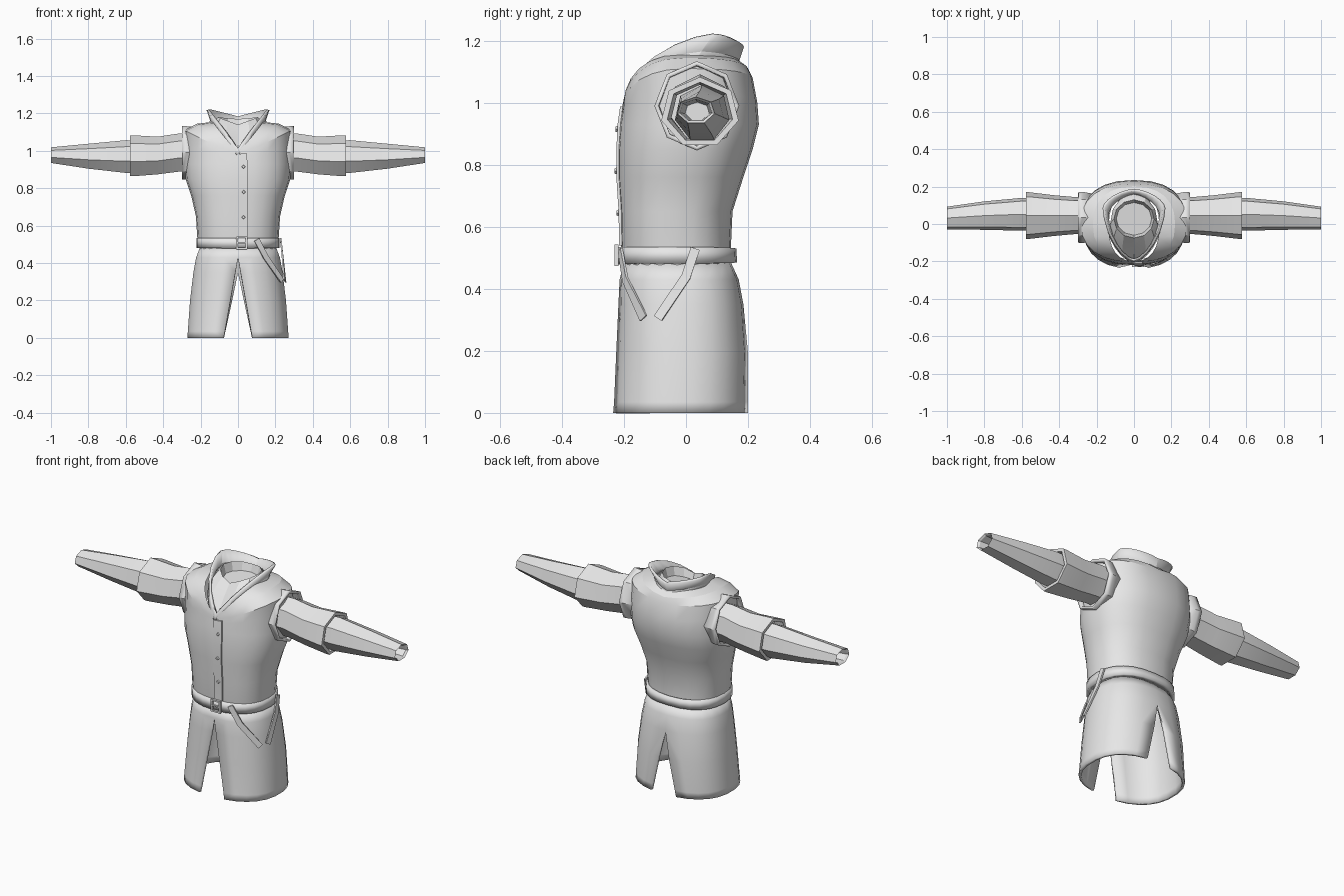
import bpy
import bmesh
from math import sin, cos, pi, asin, radians
from mathutils import Vector

if "Cube" in bpy.data.objects:
    bpy.data.objects.remove(bpy.data.objects["Cube"], do_unlink=True)

cloth = bpy.data.materials.new("plain grey cloth")
cloth.use_nodes = True
grey = (0.8, 0.8, 0.8, 1)
cloth.diffuse_color = grey
cloth.node_tree.nodes["Principled BSDF"].inputs["Base Color"].default_value = grey
parts = []


def finish(name, bm, thickness=0.0, mirror=False, fix_normals=False):
    """Turn a bmesh into an object, with optional mirror and wall thickness."""
    if fix_normals:
        bmesh.ops.recalc_face_normals(bm, faces=bm.faces)
    mesh = bpy.data.meshes.new(name)
    bm.to_mesh(mesh)
    bm.free()
    mesh.materials.append(cloth)
    obj = bpy.data.objects.new(name, mesh)
    bpy.context.scene.collection.objects.link(obj)
    if mirror:
        obj.modifiers.new("mirror", 'MIRROR').merge_threshold = 0.001
    if thickness:
        wall = obj.modifiers.new("wall", 'SOLIDIFY')
        wall.thickness = thickness
        wall.offset = -1
    parts.append(obj)
    return obj


def loft(name, rows, closed=True, cap_end=False, **options):
    """Skin a list of point rows with quads."""
    bm = bmesh.new()
    grid = [[bm.verts.new(p) for p in row] for row in rows]
    count = len(grid[0])
    for low, high in zip(grid, grid[1:]):
        for j in range(count if closed else count - 1):
            k = (j + 1) % count
            bm.faces.new((low[j], low[k], high[k], high[j]))
    if cap_end:
        bm.faces.new(grid[-1])
    return finish(name, bm, **options)


def body_point(a, w, front, back, zf, zs=None, zb=None, yc=None, p=0.85):
    """Point on a rounded body section; a = 0 is the front, pi/2 the left."""
    zs = zf if zs is None else zs
    zb = zs if zb is None else zb
    yc = (front + back) / 2 if yc is None else yc
    s, c = sin(a), cos(a)
    reach, side = abs(c) ** p, abs(s) ** max(p, 1)
    y = yc + ((front if c > 0 else back) - yc) * reach
    z = zs + ((zf if c > 0 else zb) - zs) * (1 - side)
    return Vector((w * abs(s) ** p * (1 if s >= 0 else -1), y, z))


def body(name, sections, sides=24, p=0.85, **options):
    rows = [[body_point(2 * pi * i / sides, *r, p=p) for i in range(sides)]
            for r in sections]
    return loft(name, rows, **options)


def tube(name, rings, sides=7, **options):
    """Faceted tube along x from (x, y, z, ry, rz) rings, on both sides."""
    rows = [[(x, y + ry * cos(2 * pi * i / sides + pi / 2),
              z + rz * sin(2 * pi * i / sides + pi / 2)) for i in range(sides)]
            for x, y, z, ry, rz in rings]
    return loft(name, rows, mirror=True, **options)


def ribbon(name, path, outward, width, thickness):
    """Flat strip following a path, facing the given outward directions."""
    pts = [Vector(p) for p in path]
    rows = []
    for i, p in enumerate(pts):
        along = (pts[min(i + 1, len(pts) - 1)] - pts[max(i - 1, 0)]).normalized()
        n = Vector(outward[min(i, len(outward) - 1)]).normalized()
        across = along.cross(n).normalized() * width / 2
        up = n * thickness / 2
        rows.append([p - across - up, p + across - up, p + across + up, p - across + up])
    bm = bmesh.new()
    grid = [[bm.verts.new(q) for q in row] for row in rows]
    for low, high in zip(grid, grid[1:]):
        for j in range(4):
            k = (j + 1) % 4
            bm.faces.new((low[j], low[k], high[k], high[j]))
    bm.faces.new(grid[0])
    bm.faces.new(grid[-1])
    return finish(name, bm, fix_normals=True)


# Vest body, waist to neckline
body("vest", [
    (0.205, -0.20, 0.145, 0.47),
    (0.218, -0.21, 0.145, 0.54),
    (0.225, -0.212, 0.15, 0.65),
    (0.25, -0.22, 0.185, 0.76),
    (0.28, -0.22, 0.215, 0.85),
    (0.285, -0.215, 0.235, 0.93),
    (0.285, -0.207, 0.23, 0.97, 1.03, 1.0),
    (0.285, -0.204, 0.215, 0.985, 1.11, 1.08),
    (0.22, -0.202, 0.20, 0.995, 1.145, 1.11),
    (0.135, -0.20, 0.175, 1.0, 1.155, 1.13)])

# Armhole edges
tube("armhole_trim", [
    (0.21, 0.035, 0.99, 0.125, 0.135),
    (0.275, 0.035, 0.99, 0.137, 0.142),
    (0.298, 0.035, 0.99, 0.137, 0.144)], sides=8, thickness=0.014)

# Stand-up collar with a V front
body("collar", [
    (0.155, -0.208, 0.19, 0.97, 1.135, 1.11, 0.03),
    (0.15, -0.204, 0.172, 0.995, 1.165, 1.135, 0.05),
    (0.168, -0.20, 0.187, 1.015, 1.217, 1.18, 0.085)],
    p=1.2, thickness=0.014)

# Undershirt neck showing inside the collar
body("undershirt_neck", [
    (0.13, -0.19, 0.17, 0.99, 1.14, 1.12),
    (0.12, -0.125, 0.15, 1.08, 1.165, 1.15),
    (0.108, -0.075, 0.13, 1.14, 1.18, 1.17),
    (0.095, -0.06, 0.115, 1.10, 1.13, 1.13)],
    sides=12, p=1.0, cap_end=True)

# Upper sleeves with flared, folded cuffs
tube("upper_sleeves", [
    (0.22, 0.045, 0.985, 0.10, 0.105),
    (0.32, 0.045, 0.985, 0.102, 0.107),
    (0.43, 0.045, 0.97, 0.112, 0.106),
    (0.56, 0.045, 0.968, 0.128, 0.115),
    (0.578, 0.045, 0.968, 0.128, 0.115),
    (0.578, 0.045, 0.968, 0.108, 0.098),
    (0.53, 0.045, 0.968, 0.095, 0.09)])

# Lower sleeves with a recessed wrist opening
tube("lower_sleeves", [
    (0.52, 0.052, 0.965, 0.088, 0.09),
    (0.60, 0.052, 0.965, 0.09, 0.092),
    (0.80, 0.045, 0.968, 0.078, 0.07),
    (1.0, 0.032, 0.975, 0.062, 0.044),
    (0.99, 0.032, 0.975, 0.053, 0.036),
    (0.88, 0.036, 0.972, 0.04, 0.03)], cap_end=True)


# Skirt, split at front and back
def skirt_row(section, columns=11):
    w, z = section[0], section[3]
    split = [max(0, 0.078 * (1 - z / top)) for top in (0.43, 0.35)]
    first, last = [asin((s / w) ** (1 / 0.85)) for s in split]
    return [body_point(first + (pi - last - first) * i / columns, *section)
            for i in range(columns + 1)]


loft("skirt", [skirt_row(r) for r in (
    (0.272, -0.24, 0.205, 0.0),
    (0.27, -0.236, 0.204, 0.035),
    (0.258, -0.226, 0.20, 0.2),
    (0.24, -0.218, 0.185, 0.35),
    (0.226, -0.214, 0.17, 0.43),
    (0.205, -0.20, 0.145, 0.485))],
    closed=False, mirror=True, thickness=0.014)

# Belt
body("belt", [
    (0.222, -0.219, 0.165, 0.478, 0.482, 0.485),
    (0.222, -0.219, 0.162, 0.535, 0.535, 0.53)], thickness=0.02)

# Buckle frame and prong
for side in (-1, 1):
    ribbon("buckle_upright", [(0.02 + side * 0.025, -0.224, 0.475),
                              (0.02 + side * 0.025, -0.224, 0.54)],
           [(0, -1, 0)], 0.009, 0.012)
    ribbon("buckle_bar", [(-0.009, -0.224, 0.508 + side * 0.03),
                          (0.049, -0.224, 0.508 + side * 0.03)],
           [(0, -1, 0)], 0.009, 0.012)
ribbon("buckle_prong", [(-0.005, -0.227, 0.508), (0.045, -0.227, 0.508)],
       [(0, -1, 0)], 0.007, 0.008)

# Hanging belt straps on the left hip
ribbon("front_strap", [(0.10, -0.212, 0.525), (0.15, -0.196, 0.43), (0.235, -0.137, 0.305)],
       [(0.3, -1, 0), (0.5, -1, 0), (1, -0.7, 0)], 0.03, 0.008)
ribbon("side_strap", [(0.228, 0.03, 0.53), (0.238, 0.0, 0.44), (0.25, -0.09, 0.305)],
       [(1, 0, 0), (1, -0.1, 0), (1, -0.4, 0)], 0.03, 0.008)

# Front closure strip
ribbon("front_placket", [(0.027, -0.211, 0.54), (0.027, -0.213, 0.65),
                         (0.027, -0.22, 0.76), (0.027, -0.22, 0.85),
                         (0.027, -0.216, 0.93), (0.02, -0.208, 0.985)],
       [(0, -1, 0)], 0.05, 0.009)

# Small diamond buttons
for height, depth in ((0.645, -0.219), (0.78, -0.226), (0.915, -0.223)):
    bm = bmesh.new()
    bmesh.ops.create_cone(bm, cap_ends=True, segments=4, radius1=0.012,
                          radius2=0.008, depth=0.01)
    for v in bm.verts:
        x, y, z = v.co
        v.co = (0.03 + x, depth - z, height + y)
    finish("button", bm, fix_normals=True)

# Soft shading that keeps the facet edges
bpy.ops.object.select_all(action='DESELECT')
for part in parts:
    part.select_set(True)
bpy.context.view_layer.objects.active = parts[0]
bpy.ops.object.shade_smooth_by_angle(angle=radians(20))
